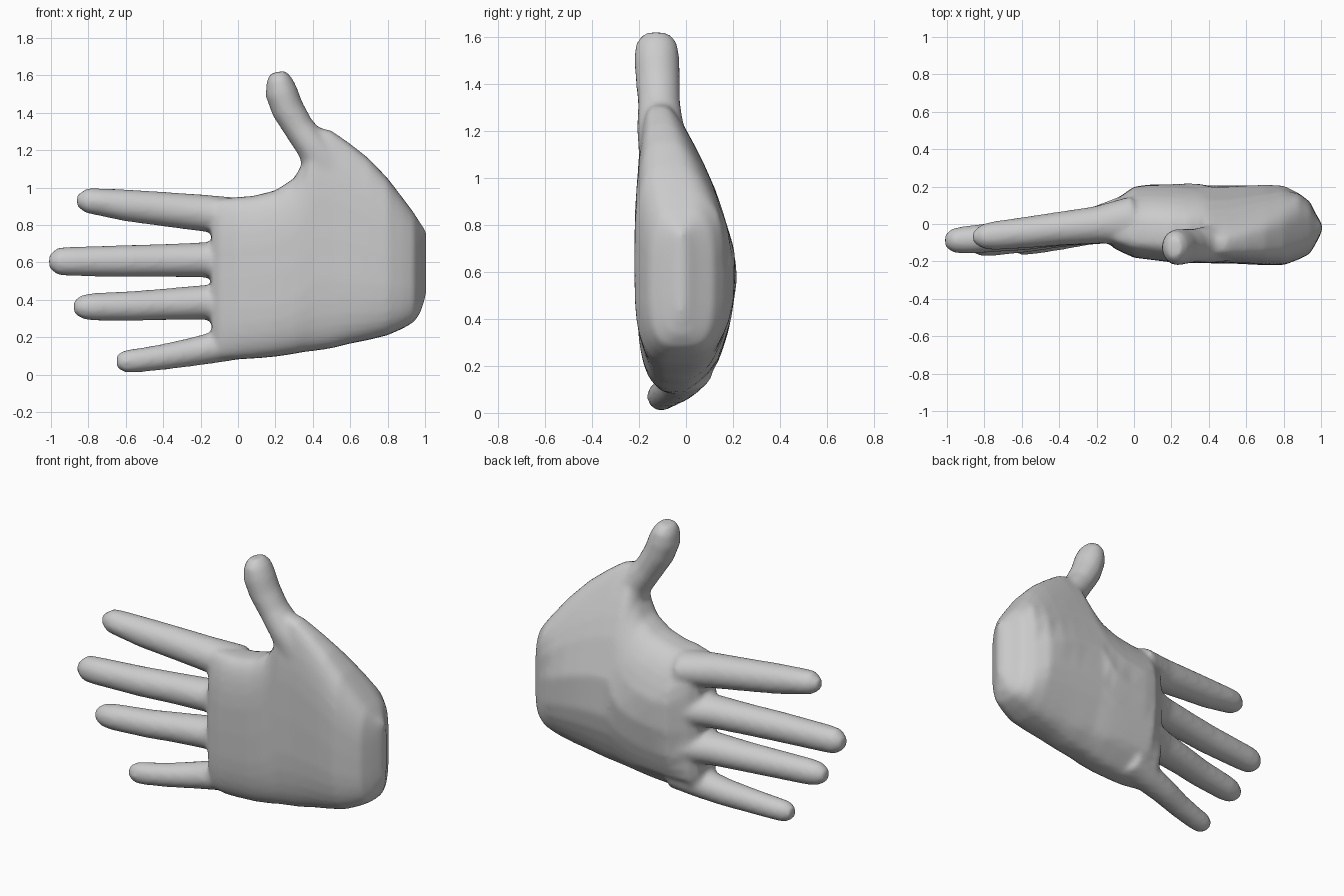
import bpy, bmesh, math
from mathutils import Vector

cube = bpy.data.objects.get("Cube")
if cube:
    bpy.data.objects.remove(cube)

skin = bpy.data.materials.new("light_grey")
skin.use_nodes = True
grey = (0.6, 0.6, 0.6, 1)
skin.diffuse_color = grey
skin.node_tree.nodes["Principled BSDF"].inputs["Base Color"].default_value = grey

SIDES = 32
bm = bmesh.new()


def loft(rings):
    """Join closed rings of points into a capped solid."""
    loops = [[bm.verts.new(p) for p in ring] for ring in rings]
    for a, b in zip(loops, loops[1:]):
        for i in range(SIDES):
            j = (i + 1) % SIDES
            bm.faces.new((a[i], a[j], b[j], b[i]))
    bm.faces.new(loops[0][::-1])
    bm.faces.new(loops[-1])


def lerp(table, z):
    """Piecewise linear lookup."""
    if z <= table[0][0]:
        return table[0][1]
    for (z0, a), (z1, b) in zip(table, table[1:]):
        if z <= z1:
            return a + (b - a) * (z - z0) / (z1 - z0)
    return table[-1][1]


def tube(path):
    """Finger along points of (x, y, z, radius in the palm plane, depth radius)."""
    pts = [Vector(p[:3]) for p in path]
    rings = []
    for i, p in enumerate(path):
        t = (pts[min(i + 1, len(pts) - 1)] - pts[max(i - 1, 0)]).normalized()
        side = t.cross(Vector((0, 1, 0))).normalized()
        deep = side.cross(t)
        rings.append([pts[i] + side * p[3] * math.cos(a) + deep * p[4] * math.sin(a)
                      for a in (2 * math.pi * k / SIDES for k in range(SIDES))])
    loft(rings)


# palm: depth of the back of the hand and the middle line, by height
back_limit = [(.08, .05), (.2, .15), (.4, .195), (.63, .225), (.86, .16),
              (1, .11), (1.2, .025), (1.3, -.02), (1.4, -.03)]
middle = [(.1, -.03), (.5, -.01), (.8, -.02), (1, -.06), (1.3, -.11)]


def palm_ring(x, z0, z1, front, back):
    ring = []
    for k in range(SIDES):
        a = 2 * math.pi * k / SIDES
        c, s = math.cos(a), math.sin(a)
        z = (z0 + z1) / 2 + (z1 - z0) / 2 * math.copysign(abs(c) ** .6, c)
        mid = lerp(middle, z)
        edge = front if s < 0 else min(back, lerp(back_limit, z))
        ring.append((x, mid + (edge - mid) * abs(s) ** .6, z))
    return ring


# x, bottom, top, front depth, back depth
palm = [(-.14, .12, .90, -.10, .08), (-.1, .08, .94, -.135, .13), (0, .08, .95, -.18, .20),
        (.08, .085, .955, -.19, .225), (.2, .095, .985, -.205, .225), (.3, .11, 1.05, -.21, .22),
        (.35, .12, 1.14, -.21, .215), (.4, .125, 1.33, -.21, .21), (.5, .14, 1.305, -.21, .21),
        (.6, .165, 1.235, -.215, .21), (.7, .185, 1.155, -.22, .21), (.8, .21, 1.05, -.22, .205),
        (.88, .245, .945, -.19, .165), (.94, .28, .865, -.16, .12), (.975, .33, .81, -.10, .05),
        (1.005, .42, .77, -.04, 0)]
loft([palm_ring(*p) for p in palm])

# index, middle, ring and little finger
tube([(-.862, -.07, .93, .03, .03), (-.81, -.068, .93, .067, .066), (-.75, -.062, .924, .072, .076),
      (-.6, -.048, .905, .085, .083), (-.4, -.025, .885, .092, .09), (-.2, -.005, .865, .098, .1),
      (0, .02, .845, .1, .13)])
tube([(-1.01, -.088, .605, .035, .035), (-.965, -.088, .605, .073, .066), (-.9, -.085, .605, .078, .074),
      (-.6, -.058, .607, .085, .083), (-.4, -.03, .61, .088, .088), (-.2, -.005, .613, .093, .1),
      (0, .03, .615, .1, .14)])
tube([(-.878, -.11, .362, .035, .035), (-.83, -.108, .362, .066, .062), (-.77, -.1, .362, .074, .072),
      (-.55, -.068, .367, .08, .08), (-.4, -.038, .375, .084, .086), (-.2, -.005, .385, .092, .1),
      (0, .03, .39, .1, .14)])
tube([(-.648, -.112, .07, .035, .035), (-.605, -.11, .07, .061, .057), (-.54, -.1, .075, .064, .062),
      (-.4, -.072, .094, .069, .068), (-.25, -.035, .12, .076, .078), (-.1, -.01, .15, .085, .09),
      (.05, 0, .19, .1, .12)])

# thumb
tube([(.214, -.125, 1.618, .04, .055), (.22, -.125, 1.575, .07, .088), (.232, -.125, 1.51, .087, .097),
      (.265, -.12, 1.42, .087, .094), (.325, -.115, 1.32, .082, .09), (.4, -.11, 1.22, .09, .1),
      (.5, -.08, 1.08, .15, .12)])

bmesh.ops.recalc_face_normals(bm, faces=bm.faces)
mesh = bpy.data.meshes.new("hand")
bm.to_mesh(mesh)
bm.free()
mesh.materials.append(skin)
hand = bpy.data.objects.new("hand", mesh)
bpy.context.collection.objects.link(hand)

# fuse the parts into one skin and soften the webs
fuse = hand.modifiers.new("fuse", "REMESH")
fuse.mode = "VOXEL"
fuse.voxel_size = .015
fuse.use_smooth_shade = True
soften = hand.modifiers.new("soften", "SMOOTH")
soften.factor = .5
soften.iterations = 8
